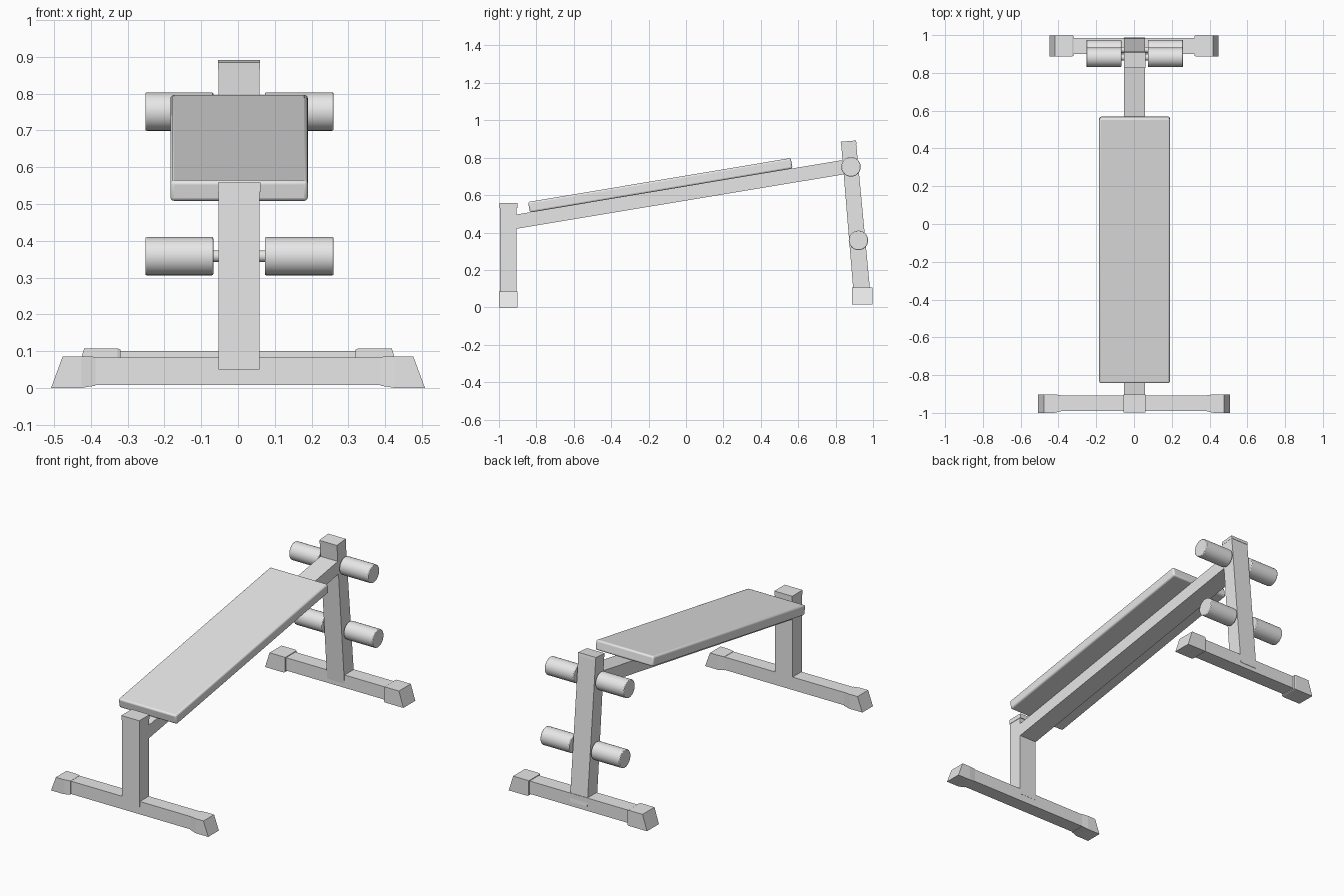
import bpy
import bmesh
import math
from mathutils import Matrix

cube = bpy.data.objects.get("Cube")
if cube:
    bpy.data.objects.remove(cube, do_unlink=True)

grey = bpy.data.materials.new("light_grey")
grey.use_nodes = True
grey.diffuse_color = (0.8, 0.8, 0.8, 1)
grey.node_tree.nodes["Principled BSDF"].inputs["Base Color"].default_value = (0.8, 0.8, 0.8, 1)

MID = 0.003          # centre of the uprights
HALF = 0.056         # half width of the steel tube


def finish(name, bm, bevel=0, segments=1):
    """Turn a bmesh into a named object, with optional rounded edges."""
    bmesh.ops.recalc_face_normals(bm, faces=bm.faces)
    mesh = bpy.data.meshes.new(name)
    bm.to_mesh(mesh)
    bm.free()
    mesh.materials.append(grey)
    obj = bpy.data.objects.new(name, mesh)
    bpy.context.collection.objects.link(obj)
    if bevel:
        mod = obj.modifiers.new("rounding", "BEVEL")
        mod.width = bevel
        mod.segments = segments
        mod.limit_method = 'ANGLE'
        mod.angle_limit = math.radians(50)
    return obj


def smooth(obj, degrees=40):
    bpy.ops.object.select_all(action='DESELECT')
    obj.select_set(True)
    bpy.context.view_layer.objects.active = obj
    bpy.ops.object.shade_smooth_by_angle(angle=math.radians(degrees))


def loft(name, rings, bevel=0, segments=1):
    """Skin a row of matching rings and close both ends."""
    bm = bmesh.new()
    rows = [[bm.verts.new(p) for p in ring] for ring in rings]
    n = len(rows[0])
    for a, b in zip(rows, rows[1:]):
        for i in range(n):
            j = (i + 1) % n
            bm.faces.new((a[i], a[j], b[j], b[i]))
    bm.faces.new(rows[0])
    bm.faces.new(rows[-1])
    return finish(name, bm, bevel, segments)


def side_profile(name, points, half=HALF, bevel=0, segments=1):
    """Extrude a side outline of (y, z) points across the width."""
    rings = [[(MID + s * half, y, z) for y, z in points] for s in (-1, 1)]
    return loft(name, rings, bevel, segments)


def section(x_low, x_high, y0, y1, z0, z1):
    return [(x_low, y0, z0), (x_low, y1, z0), (x_high, y1, z1), (x_high, y0, z1)]


def cylinder(name, x0, x1, y, z, radius, bevel=0):
    bm = bmesh.new()
    bmesh.ops.create_cone(bm, cap_ends=True, segments=32, radius1=radius,
                          radius2=radius, depth=x1 - x0)
    place = Matrix.Translation(((x0 + x1) / 2, y, z)) @ Matrix.Rotation(math.pi / 2, 4, 'Y')
    bmesh.ops.transform(bm, matrix=place, verts=bm.verts)
    smooth(finish(name, bm, bevel, 2))


# Feet: cross bars with slanted end caps
front_bar = (-0.99, -0.908, 0.008, 0.083)
rear_bar = (0.9, 0.986, 0.025, 0.1)
loft("front_foot_bar", [section(s * 0.45, s * 0.45, *front_bar) for s in (-1, 1)])
loft("rear_foot_bar", [section(s * 0.4, s * 0.4, *rear_bar) for s in (-1, 1)])
for side, s in (("left", 1), ("right", -1)):
    cap = (-1.0, -0.902, 0.0, 0.085)
    loft("front_foot_cap_" + side, [
        section(s * 0.508, s * 0.477, *cap),
        section(s * 0.425, s * 0.425, *cap),
        section(s * 0.387, s * 0.387, -0.992, -0.906, 0.006, 0.0845)])
    cap = (0.888, 0.998, 0.016, 0.107)
    loft("rear_foot_cap_" + side, [
        section(s * 0.447, s * 0.418, *cap),
        section(s * 0.327, s * 0.327, *cap),
        section(s * 0.32, s * 0.32, 0.891, 0.995, 0.019, 0.104)])

# Front upright and its cap
side_profile("front_post", [(-0.995, 0.05), (-0.907, 0.05), (-0.907, 0.54), (-0.995, 0.54)])
side_profile("front_post_cap", [(-0.998, 0.532), (-0.902, 0.532), (-0.902, 0.558), (-0.998, 0.558)],
             HALF + 0.002)

# Leaning rear upright and its cap
side_profile("rear_post", [(0.898, 0.05), (0.988, 0.05), (0.909, 0.885), (0.829, 0.88)])
side_profile("rear_post_cap", [(0.829, 0.866), (0.912, 0.873), (0.909, 0.892), (0.827, 0.885)],
             HALF + 0.001)

# Sloping main beam
side_profile("main_beam", [(-0.92, 0.418), (0.88, 0.717), (0.87, 0.793), (-0.92, 0.494)])

# Padded board
board = side_profile("bench_pad", [(-0.834, 0.507), (0.57, 0.742), (0.56, 0.798), (-0.845, 0.563)],
                     0.187, 0.01, 3)
smooth(board, 50)

# Leg rollers on their rods
for level, y, z in (("upper", 0.882, 0.751), ("lower", 0.922, 0.358)):
    cylinder(level + "_roller_rod", -0.2, 0.2, y, z, 0.016)
    cylinder(level + "_roller_left", 0.073, 0.26, y, z, 0.052, 0.004)
    cylinder(level + "_roller_right", -0.252, -0.067, y, z, 0.052, 0.004)
